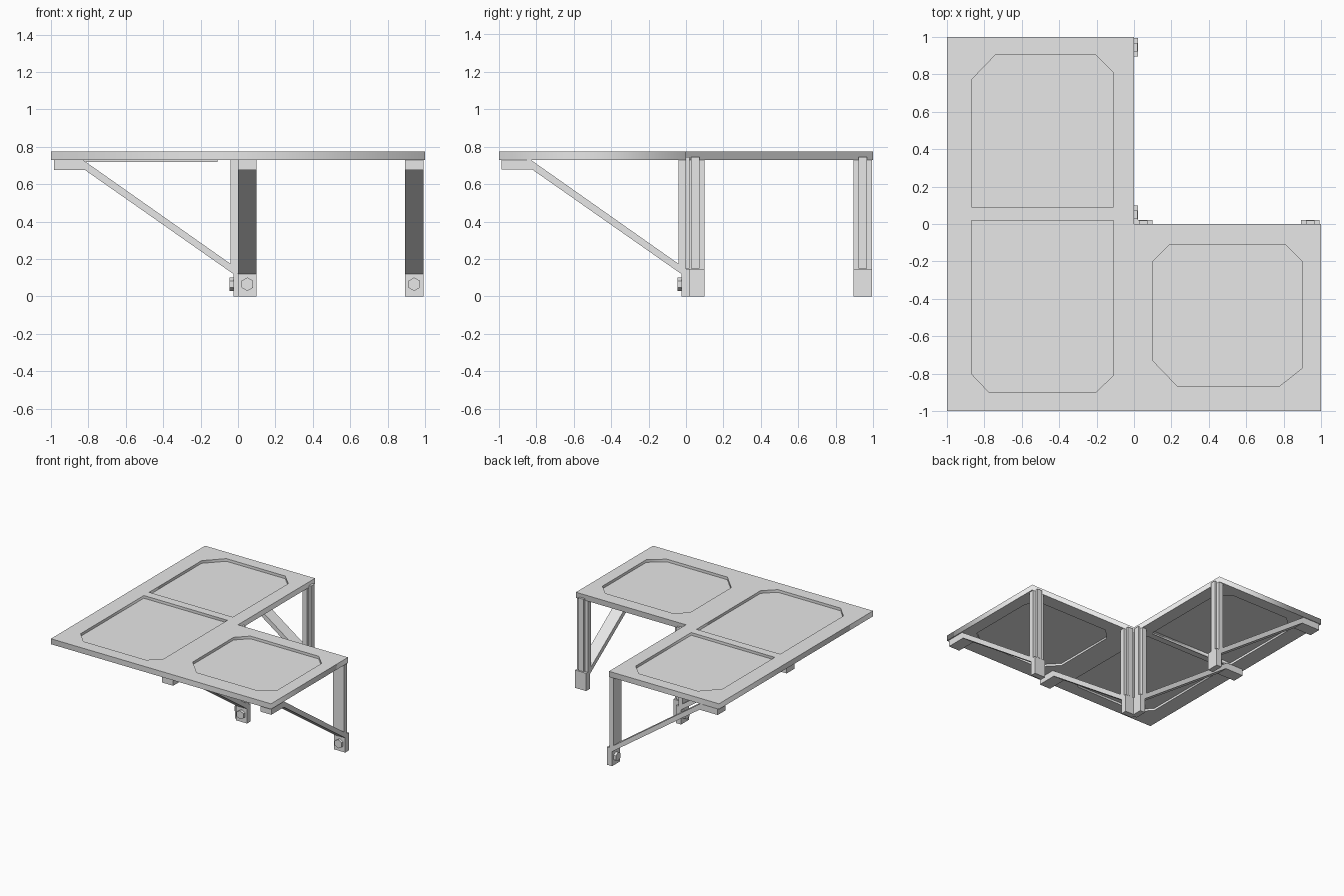
import bpy, bmesh, math

if "Cube" in bpy.data.objects:
    bpy.data.objects.remove(bpy.data.objects["Cube"])

grey = bpy.data.materials.new("light_grey")
grey.diffuse_color = (0.8, 0.8, 0.8, 1)
grey.use_nodes = True
grey.node_tree.nodes["Principled BSDF"].inputs["Base Color"].default_value = grey.diffuse_color

TOP, BOTTOM, PANEL_Z = 0.775, 0.73, 0.75


def flat_outline(name, outlines, z0, z1):
    """Extruded flat shape; outlines after the first become holes."""
    cu = bpy.data.curves.new(name, 'CURVE')
    cu.dimensions = '2D'
    cu.fill_mode = 'BOTH'
    cu.extrude = (z1 - z0) / 2
    for pts in outlines:
        sp = cu.splines.new('POLY')
        sp.points.add(len(pts) - 1)
        for p, (x, y) in zip(sp.points, pts):
            p.co = (x, y, 0, 1)
        sp.use_cyclic_u = True
    ob = bpy.data.objects.new(name, cu)
    ob.location.z = (z0 + z1) / 2
    bpy.context.collection.objects.link(ob)
    bpy.ops.object.select_all(action='DESELECT')
    ob.select_set(True)
    bpy.context.view_layer.objects.active = ob
    bpy.ops.object.convert(target='MESH')
    ob = bpy.context.object
    ob.data.materials.clear()
    ob.data.materials.append(grey)
    return ob


def prism(name, profile, v0, v1, swap=False):
    """Extrude a (u, z) profile from v0 to v1; u runs along x, or y if swapped."""
    bm = bmesh.new()
    place = (lambda u, v, z: (v, u, z)) if swap else (lambda u, v, z: (u, v, z))
    a = [bm.verts.new(place(u, v0, z)) for u, z in profile]
    b = [bm.verts.new(place(u, v1, z)) for u, z in profile]
    bm.faces.new(a)
    bm.faces.new(b)
    for i in range(len(a)):
        j = (i + 1) % len(a)
        bm.faces.new((a[i], a[j], b[j], b[i]))
    bmesh.ops.recalc_face_normals(bm, faces=bm.faces)
    me = bpy.data.meshes.new(name)
    bm.to_mesh(me)
    bm.free()
    me.materials.append(grey)
    ob = bpy.data.objects.new(name, me)
    bpy.context.collection.objects.link(ob)
    return ob


def box(name, u0, u1, v0, v1, z0, z1, swap=False):
    return prism(name, [(u0, z0), (u1, z0), (u1, z1), (u0, z1)], v0, v1, swap)


# L-shaped platform frame with three clipped-corner openings
outer = [(-1, -1), (1, -1), (1, 0), (0, 0), (0, 1), (-1, 1)]
back = [(-.87, .09), (-.11, .09), (-.11, .81), (-.205, .905), (-.74, .905), (-.87, .77)]
corner = [(-.87, .02), (-.87, -.8), (-.775, -.9), (-.205, -.9), (-.11, -.81), (-.11, .02)]
side = [(.1, -.2), (.19, -.11), (.81, -.11), (.9, -.2), (.9, -.77), (.78, -.865),
        (.23, -.865), (.1, -.73)]
flat_outline("platform_frame", [outer, back, corner, side], BOTTOM, TOP)

# Thin deck panels inside the openings
for label, pts in (("back", back), ("corner", corner), ("side", side)):
    flat_outline(label + "_deck_panel", [pts], PANEL_Z - 0.003, PANEL_Z + 0.003)

# Thin lip hanging under the crossbar
box("crossbar_lip", -.87, -.11, .086, .09, .718, PANEL_Z)

# Brace with foot and top pad, drawn as one side profile
brace = [(.022, 0), (-.025, 0), (-.025, .12), (-.82, .677), (-.985, .677), (-.985, BOTTOM),
         (-.83, BOTTOM), (0, .146), (.022, .146)]


def bracket(tag, v0, swap):
    v1, mid = v0 + 0.1, v0 + 0.05
    prism(tag + "_brace", brace, v0, v1, swap)
    box(tag + "_post", -.04, 0, v0, v1, .135, BOTTOM, swap)
    box(tag + "_post_rib", 0, .018, mid - .023, mid + .023, .15, .745, swap)
    # Hexagonal bolt head on the inner face of the foot
    bpy.ops.mesh.primitive_cylinder_add(vertices=6, radius=.036, depth=.024)
    bolt = bpy.context.object
    bolt.name = tag + "_bolt"
    bolt.data.materials.append(grey)
    if swap:
        bolt.location = (mid, -.034, .065)
        bolt.rotation_euler = (math.pi / 2, 0, 0)
    else:
        bolt.location = (-.034, mid, .065)
        bolt.rotation_euler = (math.pi / 2, 0, math.pi / 2)


# Two brackets under each arm of the platform
bracket("back_inner", 0.0, False)
bracket("back_outer", 0.895, False)
bracket("side_inner", 0.0, True)
bracket("side_outer", 0.892, True)
